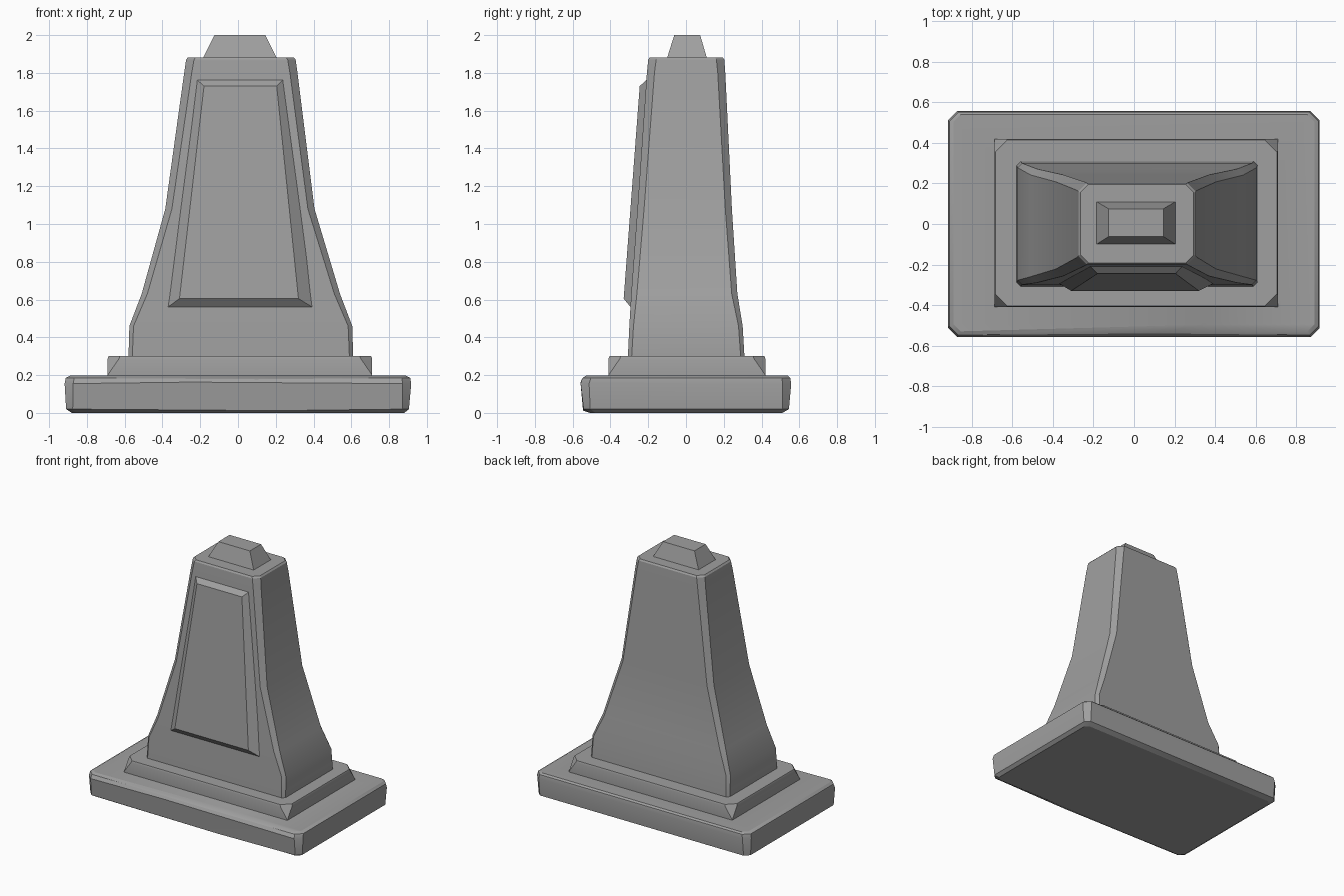
import bpy, bmesh, math

stone = bpy.data.materials.new("grey_stone")
stone.diffuse_color = (0.35, 0.35, 0.35, 1)


def ring(z, x0, x1, y0, y1, c):
    """Rectangle with cut corners, counter-clockwise from the front left."""
    return [(x0 + c, y0, z), (x1 - c, y0, z), (x1, y0 + c, z), (x1, y1 - c, z),
            (x1 - c, y1, z), (x0 + c, y1, z), (x0, y1 - c, z), (x0, y0 + c, z)]


def loft(name, rings, angle=25):
    """Closed solid through equal-sized point rings, bottom to top."""
    bm = bmesh.new()
    loops = [[bm.verts.new(p) for p in r] for r in rings]
    n = len(loops[0])
    for a, b in zip(loops, loops[1:]):
        for i in range(n):
            j = (i + 1) % n
            bm.faces.new((a[i], a[j], b[j], b[i]))
    bm.faces.new(loops[0][::-1])
    bm.faces.new(loops[-1])
    bmesh.ops.remove_doubles(bm, verts=bm.verts, dist=0.0005)
    bmesh.ops.recalc_face_normals(bm, faces=bm.faces)
    me = bpy.data.meshes.new(name)
    bm.to_mesh(me)
    bm.free()
    me.materials.append(stone)
    me.shade_smooth()
    me.set_sharp_from_angle(angle=math.radians(angle))
    ob = bpy.data.objects.new(name, me)
    bpy.context.collection.objects.link(ob)
    return ob


# base slab: worn front edge gets one extra point per ring
slab = [ring(0.0, -0.88, 0.88, -0.51, 0.51, 0.03),
        ring(0.02, -0.91, 0.905, -0.542, 0.545, 0.035),
        ring(0.155, -0.918, 0.917, -0.558, 0.557, 0.045),
        ring(0.185, -0.912, 0.912, -0.548, 0.552, 0.045),
        ring(0.197, -0.89, 0.89, -0.53, 0.54, 0.035)]
worn = [(0.2, -0.51, 0), (0.2, -0.545, 0.012), (-0.25, -0.558, 0.163),
        (0.1, -0.54, 0.178), (0.35, -0.497, 0.197)]
for r, p in zip(slab, worn):
    r.insert(1, p)
loft("base_slab", slab)

# stepped plinth: corner cuts that run to a point at the bottom
loft("plinth", [ring(0.18, -0.69, 0.71, -0.41, 0.42, 0),
                ring(0.2, -0.69, 0.71, -0.41, 0.42, 0),
                ring(0.287, -0.69, 0.71, -0.41, 0.42, 0.06),
                ring(0.3, -0.685, 0.705, -0.405, 0.415, 0.06)])

# flared pillar
loft("pillar", [ring(0.29, -0.58, 0.61, -0.308, 0.31, 0.02),
                ring(0.46, -0.575, 0.605, -0.30, 0.30, 0.022),
                ring(0.63, -0.51, 0.54, -0.29, 0.272, 0.03),
                ring(1.08, -0.385, 0.405, -0.257, 0.243, 0.035),
                ring(1.8, -0.285, 0.315, -0.207, 0.208, 0.04),
                ring(1.87, -0.275, 0.305, -0.20, 0.203, 0.042),
                ring(1.882, -0.265, 0.295, -0.192, 0.195, 0.04)])

# raised front panel, sunk slightly into the pillar
back = [(-0.385, -0.285, 0.55), (0.41, -0.285, 0.55),
        (0.25, -0.195, 1.775), (-0.23, -0.195, 1.775)]
front = [(-0.31, -0.33, 0.605), (0.32, -0.33, 0.605),
         (0.205, -0.245, 1.73), (-0.18, -0.245, 1.73)]
loft("front_panel", [back, front])

# small tapered cap
loft("cap", [ring(1.87, -0.19, 0.21, -0.103, 0.113, 0),
             ring(2.0, -0.125, 0.145, -0.062, 0.075, 0)])
